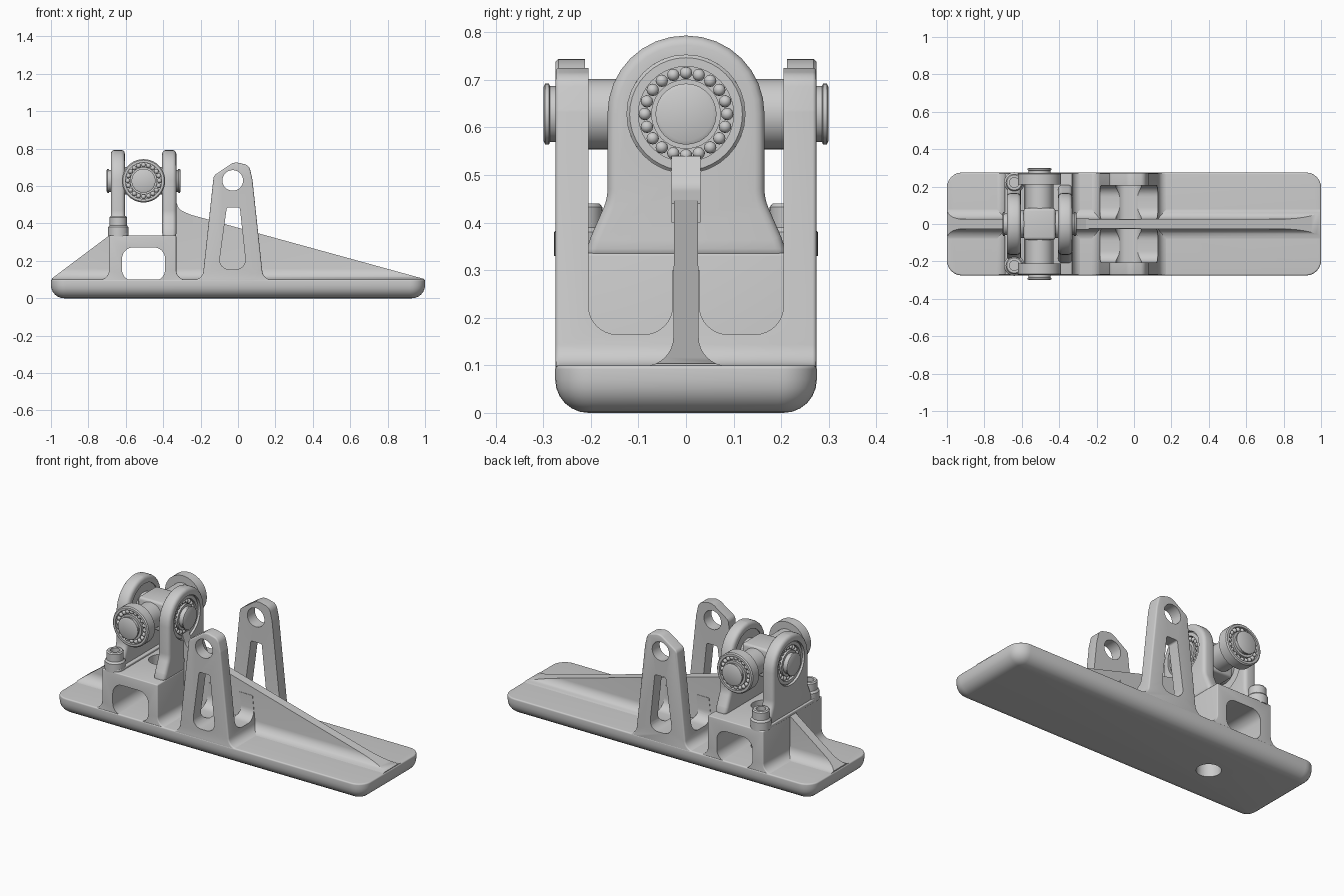
import bpy, bmesh, math
from mathutils import Vector, Matrix

cube = bpy.data.objects.get("Cube")
if cube:
    bpy.data.objects.remove(cube)

metal = bpy.data.materials.new("plain_grey_metal")
metal.use_nodes = True
metal.diffuse_color = (0.6, 0.6, 0.6, 1)
metal.node_tree.nodes["Principled BSDF"].inputs["Base Color"].default_value = metal.diffuse_color

CX, CZ = -0.505, 0.628          # centre of the pivot cross


def finish(name, bm):
    bmesh.ops.recalc_face_normals(bm, faces=bm.faces)
    mesh = bpy.data.meshes.new(name)
    bm.to_mesh(mesh)
    bm.free()
    ob = bpy.data.objects.new(name, mesh)
    bpy.context.collection.objects.link(ob)
    mesh.materials.append(metal)
    return ob


def rounded(corners, steps=8):
    """Turn (a, b[, radius]) corners into an outline with true arcs."""
    out = []
    for i, c in enumerate(corners):
        p = Vector(c[:2])
        r = c[2] if len(c) > 2 else 0
        if not r:
            out.append(p)
            continue
        u = (Vector(corners[i - 1][:2]) - p).normalized()
        v = (Vector(corners[(i + 1) % len(corners)][:2]) - p).normalized()
        half = u.angle(v) / 2
        mid = p + (u + v).normalized() * r / math.sin(half)
        reach = r / math.tan(half)
        a = (p + u * reach - mid).normalized()
        b = (p + v * reach - mid).normalized()
        out += [mid + a.slerp(b, k / steps).normalized() * r for k in range(steps + 1)]
    return out


def rect(a0, a1, b0, b1, r=0.0):
    return [(a0, b0, r), (a1, b0, r), (a1, b1, r), (a0, b1, r)]


def prism_mesh(corners, axis, lo, hi):
    place = {"x": lambda p, t: (t, p.x, p.y), "y": lambda p, t: (p.x, t, p.y),
             "z": lambda p, t: (p.x, p.y, t)}[axis]
    pts = rounded(corners)
    bm = bmesh.new()
    ends = [[bm.verts.new(place(p, t)) for p in pts] for t in (lo, hi)]
    for ring in ends:
        bm.faces.new(ring)
    for i in range(len(pts)):
        bm.faces.new((ends[0][i - 1], ends[0][i], ends[1][i], ends[1][i - 1]))
    return bm


def prism(name, corners, axis, lo, hi, bevel=0.0, cuts=()):
    ob = finish(name, prism_mesh(corners, axis, lo, hi))
    if bevel:
        mod = ob.modifiers.new("edge", "BEVEL")
        mod.width, mod.segments, mod.limit_method = bevel, 3, "ANGLE"
        mod.angle_limit = math.radians(40)
    for shape in cuts:
        cutter = finish("cutter", prism_mesh(*shape))
        cutter.hide_render = True
        mod = ob.modifiers.new("cut", "BOOLEAN")
        mod.operation, mod.solver, mod.object = "DIFFERENCE", "EXACT", cutter
    return ob


def lathe(name, profile, matrix, sides=40):
    """Closed or axis-touching (radius, height) profile turned about local z."""
    bm = bmesh.new()
    ring = [bm.verts.new((r, 0, h)) for r, h in profile]
    edges = [bm.edges.new((ring[i - 1], ring[i])) for i in range(len(ring))]
    bmesh.ops.spin(bm, geom=ring + edges, cent=(0, 0, 0), axis=(0, 0, 1),
                   angle=math.tau, steps=sides, use_duplicate=False)
    bmesh.ops.remove_doubles(bm, verts=bm.verts, dist=1e-5)
    bmesh.ops.dissolve_degenerate(bm, edges=bm.edges, dist=1e-5)
    bmesh.ops.transform(bm, matrix=matrix, verts=bm.verts)
    return finish(name, bm)


def circle(a, b, r):
    return rect(a - r, a + r, b - r, b + r, r * 0.99)


# Base plate with a rounded underside
hole = (circle(-0.5, 0, 0.065), "z", -0.1, 0.5)
base = prism("base_plate", rect(-1, 1, -0.275, 0.275, 0.08), "z", 0, 0.1, 0, [hole])
bm = bmesh.new()
bm.from_mesh(base.data)
for level, width in ((0, 0.07), (0.1, 0.008)):
    rim = [e for e in bm.edges if all(abs(v.co.z - level) < 1e-5 for v in e.verts)]
    bmesh.ops.bevel(bm, geom=rim, offset=width, segments=6, profile=0.5, affect="EDGES")
bm.to_mesh(base.data)
bm.free()

# Pedestal block with a through window
prism("pedestal", [(-0.76, 0.06), (-0.76, 0.099), (-0.69, 0.099, 0.05), (-0.69, 0.336),
                   (-0.33, 0.336), (-0.33, 0.099, 0.05), (-0.26, 0.099), (-0.26, 0.06)],
      "y", -0.272, 0.272, 0.006,
      [(rect(-0.62, -0.39, 0.093, 0.272, 0.06), "y", -0.4, 0.4), hole])


# Central webs: a flared section sliced to a slope
def web(name, lo, hi, point, normal):
    side = [(0.1, 0.06), (0.1, 0.099), (0.027, 0.099, 0.06), (0.024, 0.6)]
    bm = prism_mesh(side + [(-c[0],) + c[1:] for c in reversed(side)], "x", lo, hi)
    cut = bmesh.ops.bisect_plane(bm, geom=bm.verts[:] + bm.edges[:] + bm.faces[:],
                                 plane_co=point, plane_no=normal, clear_outer=True)
    bmesh.ops.edgeloop_fill(bm, edges=[g for g in cut["geom_cut"]
                                       if isinstance(g, bmesh.types.BMEdge)])
    finish(name, bm)


web("long_web", -0.34, 0.995, (1, 0, 0.102), (0.275, 0, 1))
web("short_web", -0.995, -0.688, (-1, 0, 0.102), (-0.75, 0, 1))
prism("web_gusset", [(-0.34, 0.4), (-0.34, 0.54), (-0.315, 0.475, 0.05), (-0.24, 0.44), (-0.24, 0.4)],
      "y", -0.03, 0.03)

# Pair of A-shaped side lugs joined by a raised floor
frame = [(-0.25, 0.06), (-0.25, 0.099), (-0.19, 0.099, 0.05), (-0.13, 0.655, 0.03),
         (-0.02, 0.73, 0.06), (0.06, 0.71, 0.04), (0.077, 0.635, 0.05),
         (0.135, 0.099, 0.05), (0.2, 0.099), (0.2, 0.06)]
window = [(-0.06, 0.485, 0.01), (0.01, 0.485, 0.01), (0.045, 0.155, 0.05), (-0.105, 0.155, 0.05)]
prism("side_lugs", frame, "y", -0.274, 0.274, 0.008,
      [(rect(0.028, 0.205, 0.165, 0.95, 0.06), "x", -0.4, 0.4),
       (rect(-0.205, -0.028, 0.165, 0.95, 0.06), "x", -0.4, 0.4),
       (rect(-0.15, 0.15, 0.3, 0.95), "x", -0.41, 0.41),
       (window, "y", -0.4, 0.4),
       (circle(-0.028, 0.63, 0.055), "y", -0.41, 0.41)])

# Two upright bearing lugs: fixed one and bolted one
half = [(0.215, 0.325), (0.2, 0.37, 0.04), (0.165, 0.45, 0.1), (0.165, 0.793, 0.164)]
outline = half + [(-c[0],) + c[1:] for c in reversed(half)]
for name, lo, hi in (("fixed_lug", -0.405, -0.33), ("bolted_lug", -0.68, -0.605)):
    prism(name, outline, "x", lo, hi, 0.02, [(circle(0, CZ, 0.124), "x", -0.9, 0)])
prism("bracket_foot", rect(-0.692, -0.585, -0.272, 0.272, 0.045), "z", 0.33, 0.348, 0.004)

# Flanged bolts with recessed heads
for side in (-1, 1):
    lathe("bolt", [(0, 0.33), (0.055, 0.33), (0.055, 0.38), (0.046, 0.39), (0.046, 0.433),
                   (0.04, 0.44), (0.026, 0.44), (0.026, 0.41), (0, 0.41)],
          Matrix.Translation((-0.64, side * 0.222, 0)), 32)


# Pivot cross: hub, four shafts and four ball bearings
prism("cross_hub", rect(CX - 0.085, CX + 0.085, -0.085, 0.085), "z", CZ - 0.085, CZ + 0.085, 0.015)


def arm(direction, start, end, tip, outer):
    turn = Vector(direction).to_track_quat("Z", "Y").to_matrix().to_4x4()
    place = Matrix.Translation((CX, 0, CZ)) @ turn
    inner = outer - 0.019 if outer < 0.12 else 0.1
    lathe("shaft", [(0, 0.05), (0.074, 0.05), (0.074, start), (0.059, start), (0.059, tip - 0.014),
                    (0.064, tip - 0.012), (0.064, tip - 0.004), (0.056, tip), (0, tip)], place)
    lathe("outer_race", [(outer, start), (outer, end - 0.006), (outer - 0.006, end), (inner, end),
                         (inner, start + 0.01), (0.07, start + 0.01), (0.07, start)], place)
    lathe("inner_race", [(0.055, start), (0.073, start), (0.073, end), (0.055, end)], place)
    bm = bmesh.new()
    count = 20
    for k in range(count):
        spot = Matrix.Rotation(math.tau * k / count, 4, "Z") @ Vector(((inner + 0.073) / 2, 0, end - 0.016))
        bmesh.ops.create_uvsphere(bm, u_segments=12, v_segments=8, radius=0.013,
                                  matrix=place @ Matrix.Translation(spot))
    finish("bearing_balls", bm)


for s in (-1, 1):
    arm((s, 0, 0), 0.105, 0.165, 0.198, 0.1245)
    arm((0, s, 0), 0.212, 0.274, 0.3, 0.116)

# Apply modifiers, drop cutters, shade smooth with sharp edges kept
bpy.context.view_layer.update()
graph = bpy.context.evaluated_depsgraph_get()
parts = [o for o in bpy.context.collection.objects
         if o.type == "MESH" and not o.hide_render and metal.name in o.data.materials]
baked = [(o, bpy.data.meshes.new_from_object(o.evaluated_get(graph))) for o in parts]
for o, mesh in baked:
    o.modifiers.clear()
    o.data = mesh
for o in [o for o in bpy.data.objects if o.name.startswith("cutter")]:
    bpy.data.objects.remove(o)
bpy.ops.object.select_all(action="DESELECT")
for o in parts:
    o.select_set(True)
bpy.context.view_layer.objects.active = parts[0]
bpy.ops.object.shade_smooth_by_angle(angle=math.radians(32))
